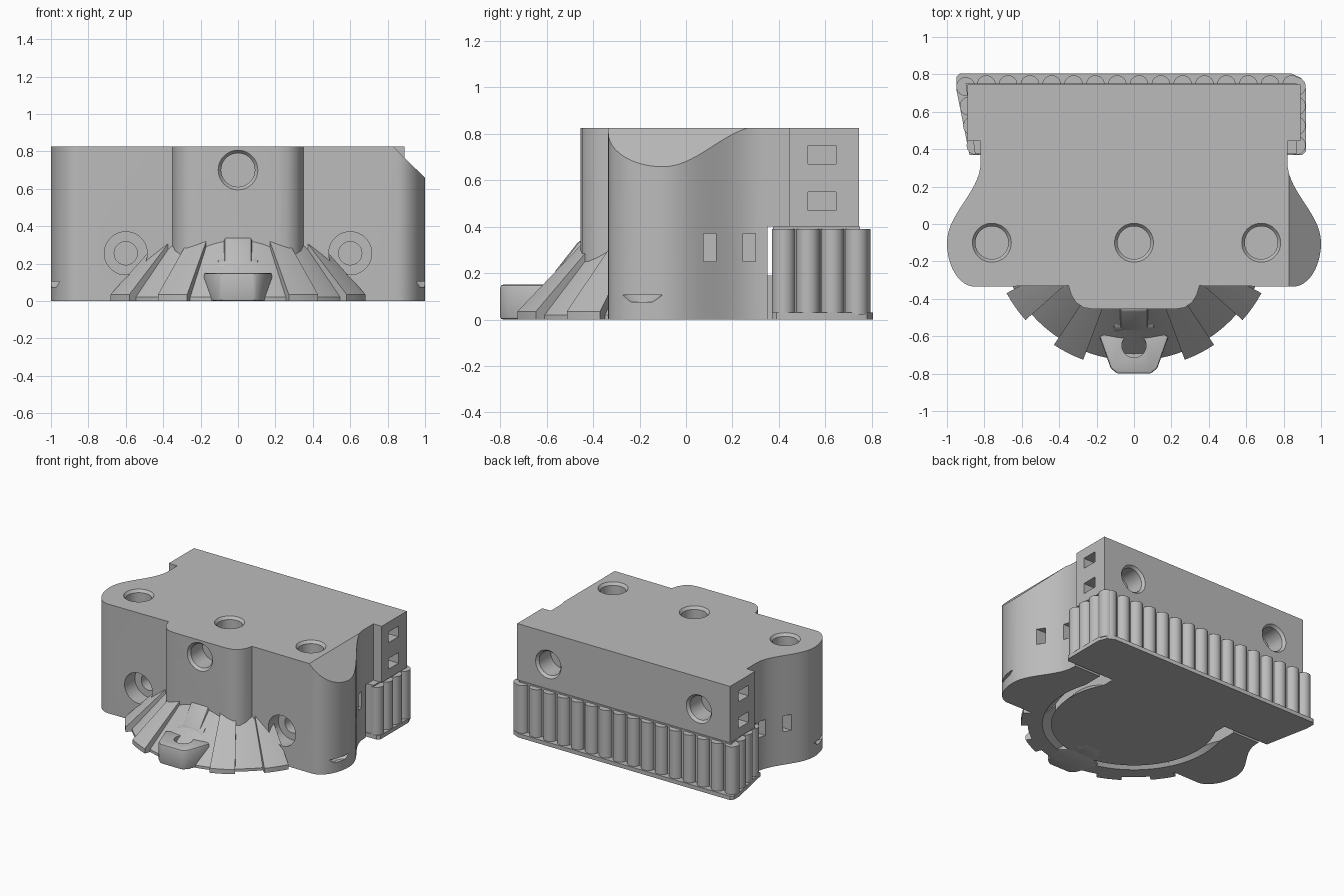
import bpy, bmesh
from math import pi, cos, sin, radians
from mathutils import Matrix, Vector

old = bpy.data.objects.get("Cube")
if old:
    bpy.data.objects.remove(old)

grey = bpy.data.materials.new("plain grey")
grey.use_nodes = True
grey.diffuse_color = (0.5, 0.5, 0.5, 1)
grey.node_tree.nodes["Principled BSDF"].inputs["Base Color"].default_value = (0.5, 0.5, 0.5, 1)


def finish(name, bm):
    bmesh.ops.recalc_face_normals(bm, faces=bm.faces)
    me = bpy.data.meshes.new(name)
    bm.to_mesh(me)
    bm.free()
    ob = bpy.data.objects.new(name, me)
    me.materials.append(grey)
    bpy.context.collection.objects.link(ob)
    return ob


def prism(name, pts, low, high, axis="z"):
    """Extrude an outline: (x, y) along z, or (y, z) along x."""
    bm = bmesh.new()
    place = (lambda p, h: (p[0], p[1], h)) if axis == "z" else (lambda p, h: (h, p[0], p[1]))
    a = [bm.verts.new(place(p, low)) for p in pts]
    b = [bm.verts.new(place(p, high)) for p in pts]
    bm.faces.new(a)
    bm.faces.new(b)
    for i in range(len(a)):
        j = (i + 1) % len(a)
        bm.faces.new((a[i], a[j], b[j], b[i]))
    return finish(name, bm)


def box(name, x0, x1, y0, y1, z0, z1):
    return prism(name, [(x0, y0), (x1, y0), (x1, y1), (x0, y1)], z0, z1)


def cone(name, base, direction, r1, r2, length, sides=40):
    """Frustum from base along direction."""
    bm = bmesh.new()
    d = Vector(direction)
    turn = d.to_track_quat("Z", "Y").to_matrix().to_4x4()
    mat = Matrix.Translation(base) @ turn @ Matrix.Translation((0, 0, length / 2))
    bmesh.ops.create_cone(bm, cap_ends=True, segments=sides, radius1=r1, radius2=r2,
                          depth=length, matrix=mat)
    return finish(name, bm)


def sweep(name, profile, start, end, steps):
    """Revolve a closed (radius, z) profile through part of a turn."""
    bm = bmesh.new()
    rings = []
    for i in range(steps + 1):
        a = radians(start + (end - start) * i / steps)
        rings.append([bm.verts.new((r * cos(a), r * sin(a), z)) for r, z in profile])
    n = len(profile)
    for p, q in zip(rings, rings[1:]):
        for i in range(n):
            j = (i + 1) % n
            bm.faces.new((p[i], p[j], q[j], q[i]))
    bm.faces.new(rings[0])
    bm.faces.new(rings[-1])
    return finish(name, bm)


def apply_mod(ob, mod):
    bpy.context.view_layer.objects.active = ob
    bpy.ops.object.modifier_apply(modifier=mod.name)


def cut(ob, cutter):
    mod = ob.modifiers.new("cut", "BOOLEAN")
    mod.operation = "DIFFERENCE"
    mod.solver = "EXACT"
    mod.object = cutter
    apply_mod(ob, mod)
    bpy.data.objects.remove(cutter)


def bore(ob, point, direction, radius, depth):
    """Round hole with a chamfered rim."""
    p, d = Vector(point), Vector(direction)
    cut(ob, cone("bore", p - d * 0.02, d, radius, radius, depth + 0.02))
    cut(ob, cone("rim", p - d * 0.005, d, radius + 0.02, radius, 0.025))


def bevel(ob, width):
    mod = ob.modifiers.new("bevel", "BEVEL")
    mod.width = width
    mod.segments = 2
    apply_mod(ob, mod)


# Main housing outline, right half then mirrored
half = [(0.22, -0.455), (0.27, -0.447), (0.31, -0.42), (0.335, -0.38), (0.35, -0.33)]
for i in range(13):
    a = -pi / 2 + pi / 2 * i / 12
    half.append((0.85 + 0.15 * cos(a), -0.1 + 0.235 * sin(a)))
for i in range(1, 15):
    t = i / 14
    half.append((0.91 + 0.09 * cos(pi * t), -0.1 + 0.43 * t))
half += [(0.82, 0.445), (0.89, 0.445), (0.89, 0.745)]
outline = half + [(-x, y) for x, y in reversed(half)]
housing = prism("housing", outline, 0, 0.825)

# Rear undercut, hollow underside and sloped shoulder
cut(housing, box("undercut", -1.2, 1.2, 0.35, 1, -0.1, 0.4))
cut(housing, cone("hollow", (0, 0, -0.01), (0, 0, 1), 0.64, 0.43, 0.23, 64))
cut(housing, box("rear_opening", -0.6, 0.6, 0, 0.5, -0.1, 0.22))
shoulder = prism("shoulder", [(0.83, 0.825), (1.1, 0.56), (1.1, 1), (0.83, 1)], -0.6, 0.4)
shoulder.data.transform(Matrix(((1, 0, 0, 0), (0, 0, 1, 0), (0, 1, 0, 0), (0, 0, 0, 1))))
shoulder.data.flip_normals()
cut(housing, shoulder)

# Bolt holes on top, front and back
for x in (-0.76, 0, 0.68):
    bore(housing, (x, -0.1, 0.825), (0, 0, -1), 0.088, 0.16)
bore(housing, (0, -0.455, 0.7), (0, 1, 0), 0.09, 0.16)
for s in (-1, 1):
    cut(housing, cone("counterbore", (s * 0.6, -0.4, 0.255), (0, 1, 0), 0.115, 0.115, 0.19))
    cut(housing, cone("screw_hole", (s * 0.6, -0.4, 0.255), (0, 1, 0), 0.062, 0.062, 0.3))
    bore(housing, (s * 0.63, 0.745, 0.585), (0, -1, 0), 0.09, 0.16)

    # Side pockets, flank slots and thumb groove
    for z in (0.47, 0.67):
        cut(housing, box("pocket", *sorted((s * 0.8, s)), 0.525, 0.645, z, z + 0.08))
    for y in (0.075, 0.245):
        cut(housing, box("slot", *sorted((s * 0.75, s * 1.1)), y, y + 0.055, 0.25, 0.37))
    groove = cone("groove", (s * 1.02, -0.2, 0.075), (0, 0, 1), 0.06, 0.1, 0.03)
    cut(housing, groove)

# Conical front skirt and its raised blades
skirt = sweep("front_skirt", [(0.73, 0), (0.73, 0.02), (0.45, 0.33), (0.4, 0.33),
                              (0.4, 0.22), (0.63, 0)], 207, 333, 42)
for k, angle in enumerate((-145, -117, -63, -35)):
    sweep("skirt_blade_%d" % (k + 1), [(0.775, 0), (0.775, 0.035), (0.48, 0.325), (0.42, 0.325),
                                       (0.65, 0)], angle - 6.5, angle + 6.5, 4)

# Clamp at the front with its neck
side = [(0.09, -0.8), (0.125, -0.77), (0.185, -0.6), (0.15, -0.585), (0.08, -0.535)]
clamp = prism("front_clamp", side + [(-x, y) for x, y in reversed(side)], 0, 0.15)
bevel(clamp, 0.012)
cut(clamp, cone("clamp_hole", (0, -0.65, 0.06), (0, 0, 1), 0.065, 0.065, 0.2))
neck = prism("clamp_neck", [(-0.57, 0), (-0.57, 0.2), (-0.46, 0.34), (-0.42, 0.34),
                            (-0.42, 0)], -0.075, 0.075, "x")
bevel(neck, 0.015)
collar = prism("clamp_collar", [(-0.58, 0), (-0.58, 0.18), (-0.55, 0.22), (-0.46, 0.25),
                                (-0.46, 0)], -0.11, 0.11, "x")
bevel(collar, 0.015)

# Turntable tongue under the housing
box("tongue", -0.5, 0.5, -0.24, 0.4, 0, 0.19)
cone("tongue_nose", (0, 0, 0), (0, 0, 1), 0.57, 0.4, 0.18, 64)

# Ribbed rear block: base plate, core and columns
plate = prism("rear_plate", [(-0.88, 0.37), (0.9, 0.37), (0.92, 0.39), (0.92, 0.72), (0.895, 0.78),
                             (0.84, 0.805), (-0.93, 0.805), (-0.95, 0.785), (-0.95, 0.72)], 0, 0.03)
prism("rear_core", [(-0.85, 0.375), (0.87, 0.375), (0.87, 0.75), (-0.9, 0.75)], 0.02, 0.4)
spots = [(-0.79 + 0.1167 * i, 0.745) for i in range(15)]
for i in range(4):
    y = 0.42 + 0.105 * i
    spots += [(0.868, y), (-0.845 - 0.055 * i / 3, y)]
for i, (x, y) in enumerate(spots):
    cone("rear_column_%d" % (i + 1), (x, y, 0.02), (0, 0, 1), 0.05, 0.05, 0.37, 24)

# Smooth the round surfaces and keep edges sharp
bpy.ops.object.select_all(action="DESELECT")
for ob in bpy.context.scene.objects:
    if ob.type == "MESH":
        ob.select_set(True)
        bpy.context.view_layer.objects.active = ob
bpy.ops.object.shade_smooth_by_angle(angle=radians(30))
